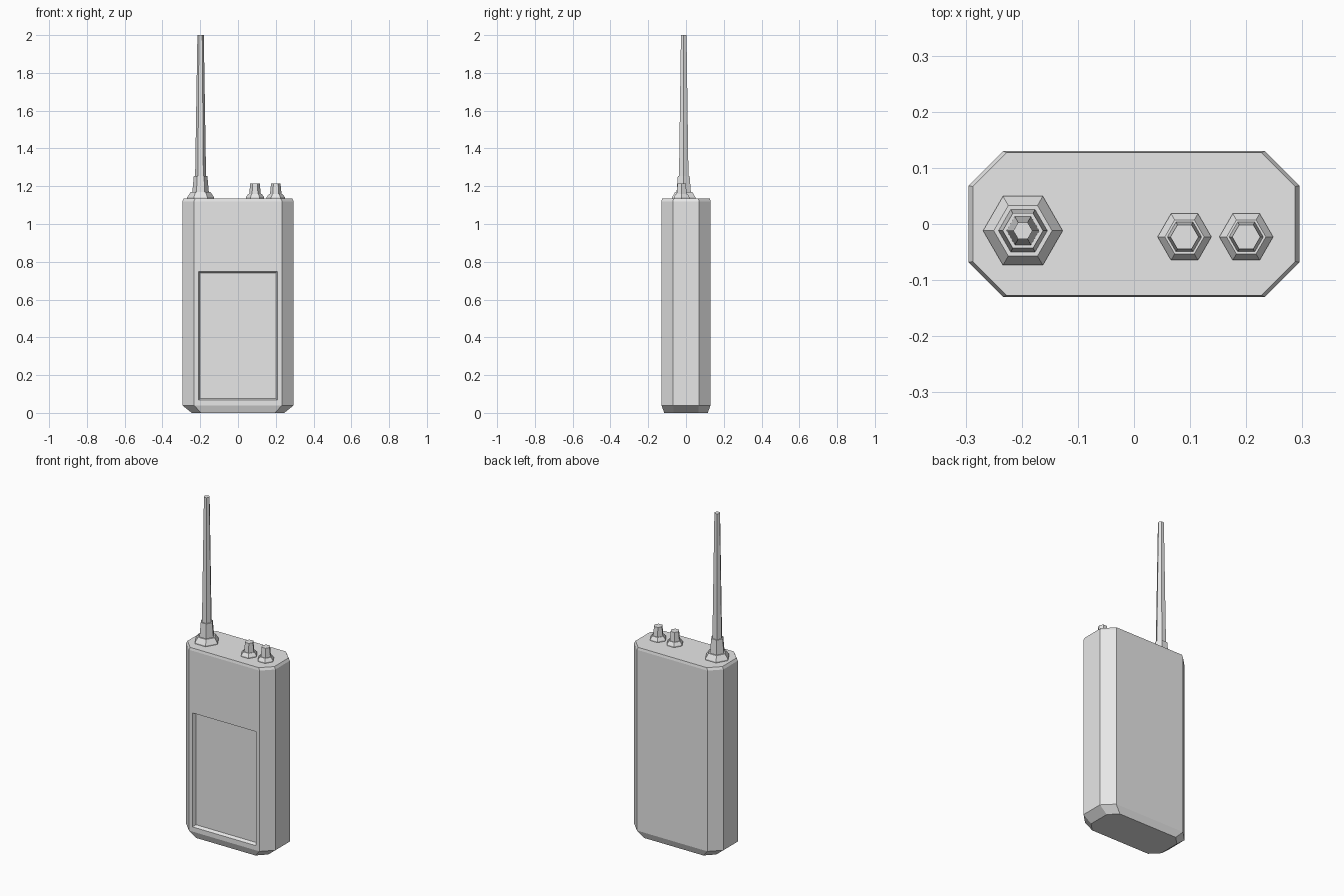
import bpy, bmesh, math

cube = bpy.data.objects.get("Cube")
if cube:
    bpy.data.objects.remove(cube, do_unlink=True)

grey = bpy.data.materials.new("light_grey")
grey.use_nodes = True
grey.diffuse_color = (0.8, 0.8, 0.8, 1)
grey.node_tree.nodes["Principled BSDF"].inputs["Base Color"].default_value = (0.8, 0.8, 0.8, 1)


def loft(name, rings):
    """Join equal-sized rings of points into a closed, flat-shaded solid."""
    bm = bmesh.new()
    loops = [[bm.verts.new(p) for p in ring] for ring in rings]
    n = len(loops[0])
    for low, high in zip(loops, loops[1:]):
        for i in range(n):
            j = (i + 1) % n
            bm.faces.new((low[i], low[j], high[j], high[i]))
    bm.faces.new(loops[0][::-1])
    bm.faces.new(loops[-1])
    bmesh.ops.recalc_face_normals(bm, faces=bm.faces)
    mesh = bpy.data.meshes.new(name)
    bm.to_mesh(mesh)
    bm.free()
    mesh.materials.append(grey)
    obj = bpy.data.objects.new(name, mesh)
    bpy.context.collection.objects.link(obj)
    return obj


def octagon(x, y, cut, z):
    corner = [(x, y - cut), (x - cut, y)]
    half = corner + [(-a, b) for a, b in corner[::-1]]
    return [(a, b, z) for a, b in half + [(-a, -b) for a, b in half]]


def hex_turned(name, x, y, profile):
    """Six-sided turned part from (radius, height) pairs."""
    return loft(name, [[(x + r * math.cos(i * math.pi / 3),
                         y + r * math.sin(i * math.pi / 3), z) for i in range(6)]
                       for r, z in profile])


# Case with bevelled corners, chamfered foot and softened top edge
body = loft("body", [
    octagon(0.245, 0.115, 0.05, 0),
    octagon(0.295, 0.13, 0.062, 0.04),
    octagon(0.295, 0.13, 0.062, 1.12),
    octagon(0.287, 0.127, 0.06, 1.135),
])


# Shallow sloped recess in the front face
def panel(y, grow):
    x, low, high = 0.2 + grow, 0.077 - grow, 0.74 + grow
    return [(-x, y, low), (x, y, low), (x, y, high), (-x, y, high)]


cutter = loft("recess_cutter", [panel(-0.14, 0.014), panel(-0.112, 0)])
cutter.hide_render = True
cut = body.modifiers.new("front_recess", "BOOLEAN")
cut.operation = "DIFFERENCE"
cut.solver = "EXACT"
cut.object = cutter
bpy.context.view_layer.objects.active = body
bpy.ops.object.modifier_apply(modifier=cut.name)
bpy.data.objects.remove(cutter, do_unlink=True)

# Antenna: flange, sleeve and tapering whip
hex_turned("antenna_flange", -0.198, -0.012, [(0.071, 1.13), (0.071, 1.142), (0.052, 1.17)])
hex_turned("antenna_sleeve", -0.198, -0.012, [(0.044, 1.165), (0.036, 1.255)])
hex_turned("antenna_whip", -0.198, -0.012, [(0.029, 1.25), (0.017, 2.0)])

# Two control knobs on collars
for side, x in (("inner", 0.09), ("outer", 0.2)):
    hex_turned(side + "_knob_collar", x, -0.023, [(0.048, 1.13), (0.048, 1.142), (0.035, 1.16)])
    hex_turned(side + "_knob", x, -0.023, [(0.031, 1.155), (0.025, 1.215)])
